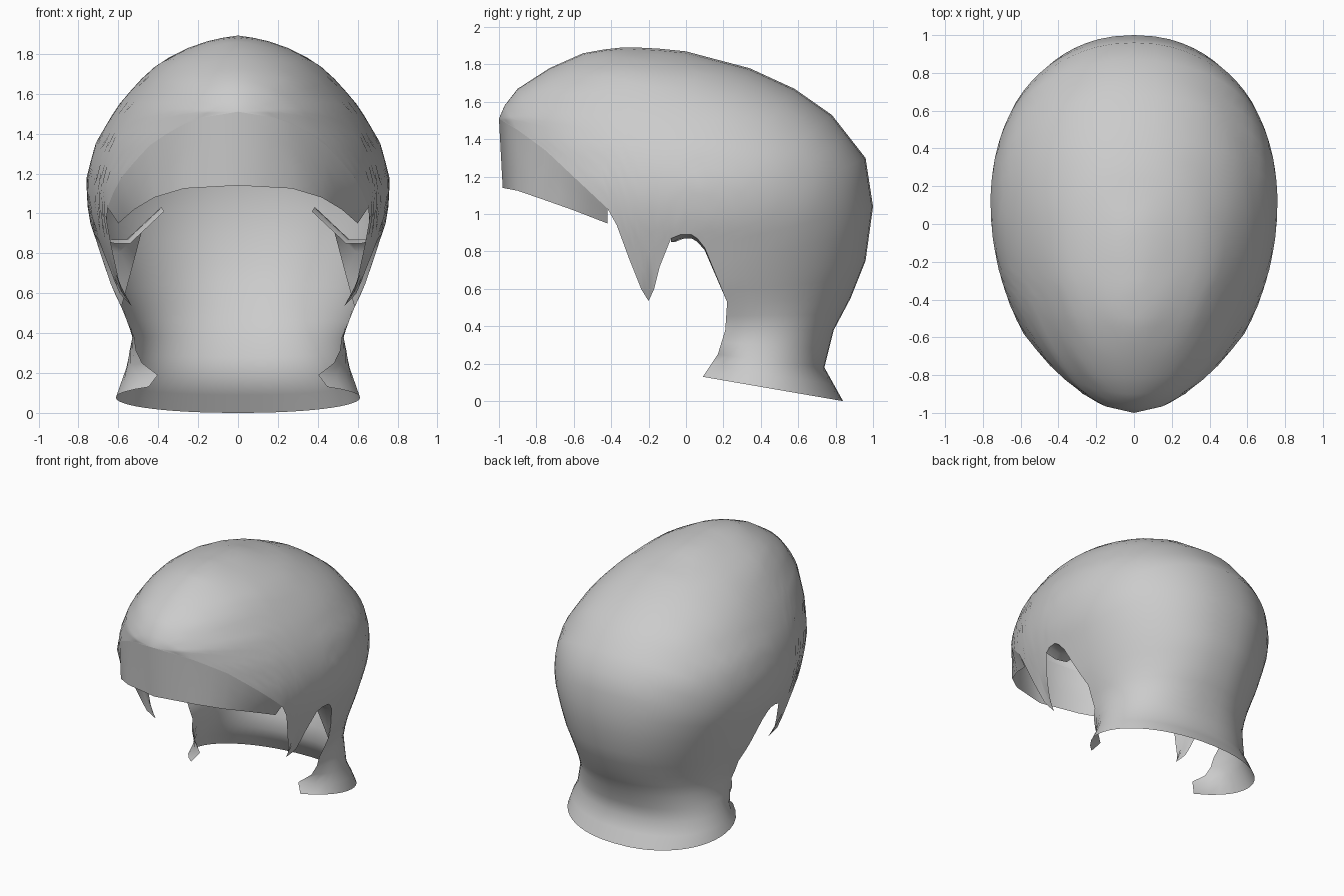
import bpy, bmesh
from mathutils import Vector

if "Cube" in bpy.data.objects:
    bpy.data.objects.remove(bpy.data.objects["Cube"])

# crest point (y, z) on the midline paired with the rim point (y, z) below it
COLUMNS = [
    (-1, 1.51, -1, 1.51), (-.97, 1.58, -.9, 1.45), (-.9, 1.67, -.75, 1.34),
    (-.73, 1.78, -.58, 1.18), (-.55, 1.86, -.42, 1.03), (-.44, 1.88, -.37, .94),
    (-.33, 1.892, -.30, .75), (-.25, 1.89, -.24, .6), (-.15, 1.885, -.2, .535),
    (0, 1.87, -.17, .6), (.15, 1.83, -.14, .72), (.34, 1.78, -.08, .87),
    (.58, 1.67, -.03, .89), (.78, 1.53, .03, .89), (.96, 1.3, .06, .87),
    (1, 1.04, .1, .82), (.96, .75, .17, .65), (.88, .55, .22, .53),
    (.79, .38, .21, .38), (.74, .18, .17, .25), (.84, 0, .09, .13)]

# horizontal sections by height: half width, and y of the widest point
WIDTH = [(0, .62), (.1, .61), (.2, .565), (.38, .53), (.5, .57), (.62, .63), (.8, .69),
         (.95, .74), (1.05, .757), (1.18, .76), (1.35, .715), (1.53, .61), (1.66, .5),
         (1.76, .39), (1.83, .25), (1.875, .12), (1.892, 0)]
CENTRE = [(0, .4), (.38, .33), (.6, .12), (1.3, .1), (1.6, 0), (1.892, -.33)]
BACK = [(c[1], c[0]) for c in reversed(COLUMNS[6:])]
FRONT = [(0, -.07), (.13, -.07), (.2, .04), (.3, -.1), (.6, -.95), (1, -1)]
FRONT += [(c[1], c[0]) for c in COLUMNS[:7]]


def lerp(table, v):
    if v <= table[0][0]:
        return table[0][1]
    for (a, p), (b, q) in zip(table, table[1:]):
        if v <= b:
            return p + (q - p) * (v - a) / (b - a)
    return table[-1][1]


def on_body(y, z):
    c = lerp(CENTRE, z)
    end, p = (lerp(FRONT, z), 1.93) if y < c else (lerp(BACK, z), 2.15)
    u = min(1, abs((y - c) / (end - c))) if abs(end - c) > 1e-5 else 1
    return Vector((lerp(WIDTH, z) * (1 - u ** p) ** (1 / p), y, z))


def grid_object(name, rows):
    """Mesh a grid of points and mirror it across x = 0."""
    bm = bmesh.new()
    grid = [[bm.verts.new(p) for p in row] for row in rows]
    for a, b in zip(grid, grid[1:]):
        for i in range(len(a) - 1):
            bm.faces.new((a[i], a[i + 1], b[i + 1], b[i]))
    bmesh.ops.remove_doubles(bm, verts=bm.verts, dist=1e-4)
    bmesh.ops.recalc_face_normals(bm, faces=bm.faces)
    for f in bm.faces:
        f.smooth = True
    me = bpy.data.meshes.new(name)
    bm.to_mesh(me)
    bm.free()
    ob = bpy.data.objects.new(name, me)
    bpy.context.collection.objects.link(ob)
    mod = ob.modifiers.new("mirror", 'MIRROR')
    mod.use_clip = True
    return ob


def refine(points, n):
    out = [Vector(points[0])]
    for a, b in zip(points, points[1:]):
        out += [Vector(a).lerp(Vector(b), k / n) for k in range(1, n + 1)]
    return out


# helmet shell with cheek spikes, ear notches and flared neck guard
STEPS = 18
rows = []
for col in refine(COLUMNS, 2):
    row = []
    for i in range(STEPS + 1):
        t = (i / STEPS) ** 1.7
        p = on_body(col[0] + (col[2] - col[0]) * t, col[1] + (col[3] - col[1]) * t)
        if i == 0:
            p.x = 0
        row.append(p)
    rows.append(row)
grid_object("helmet_shell", rows)

# brow band hanging from the front rim
lower = [(0, -.98, 1.14), (.27, -.9, 1.125), (.42, -.77, 1.08), (.52, -.6, 1.02), (.6, -.42, .95)]
rim = [on_body(c[2], c[3]) for c in refine(COLUMNS[:5], 2)]
rim[0].x = 0
band = [[a.lerp(b, k / 3) for k in range(4)] for a, b in zip(rim, refine(lower, 2))]
grid_object("brow_band", band)

# inward lip around the ear notch, rising inside the shell
lip = []
for c, reach in zip(COLUMNS[11:18], (1, 1, 1, .9, .65, .3, 0)):
    p = on_body(c[2], c[3])
    lip.append([p, p + Vector((-.08, 0, -.02)) * reach, p + Vector((-.16, .02, -.02)) * reach,
                p + Vector((-.33, .05, .14)) * reach])
grid_object("ear_notch_lip", lip)
